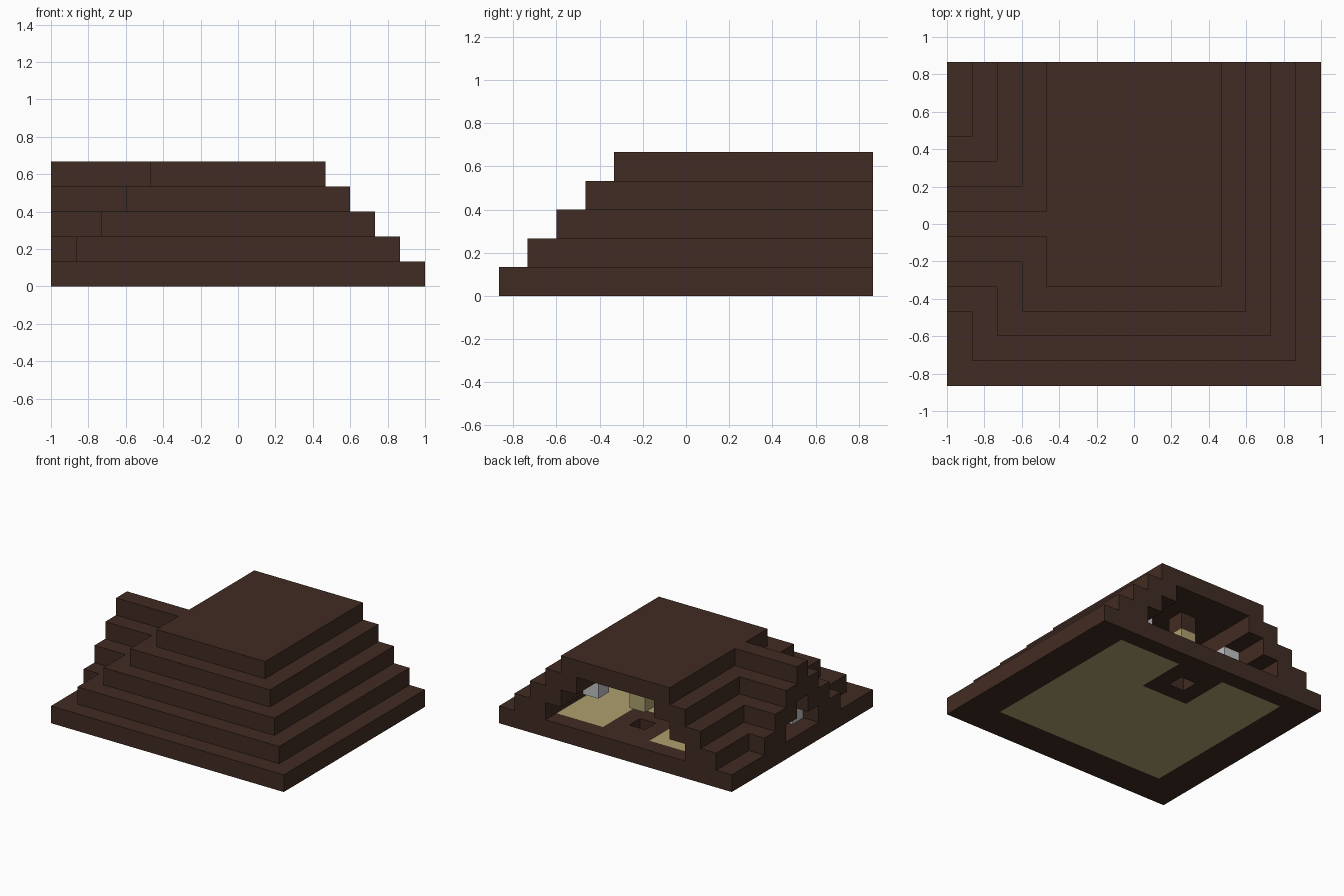
import bpy
import bmesh
from mathutils import Vector

cube = bpy.data.objects.get("Cube")
if cube:
    bpy.data.objects.remove(cube, do_unlink=True)

NX, NY, NZ = 15, 13, 5          # block counts
S = 2 / NX                      # block size


def material(name, rgb):
    m = bpy.data.materials.new(name)
    m.use_nodes = True
    m.diffuse_color = (*rgb, 1)
    bsdf = m.node_tree.nodes["Principled BSDF"]
    bsdf.inputs["Base Color"].default_value = (*rgb, 1)
    bsdf.inputs["Roughness"].default_value = 0.9
    return m


BROWN = material("dark brown", (0.053, 0.025, 0.017))
CREAM = material("cream", (0.43, 0.352, 0.162))
GREY = material("light grey", (0.53, 0.54, 0.56))

blocks = {}                     # (i, j, k) -> part name
colours = {}                    # part name -> material


def fill(part, mat, xs, ys, zs):
    colours[part] = mat
    for i in xs:
        for j in ys:
            for k in zs:
                blocks[i, j, k] = part


def carve(xs, ys, zs):
    for i in xs:
        for j in ys:
            for k in zs:
                blocks.pop((i, j, k), None)


# Base slab with inlaid floor, and a framed hole near the open back
fill("base_border", BROWN, range(NX), range(NY), [0])
fill("floor", CREAM, range(2, 13), range(2, 12), [0])
fill("hole_frame", BROWN, range(6, 9), range(9, 12), [0])
carve([7], [10], [0])

# Stepped tiers with a gabled porch on the -x side
for k in range(1, NZ):
    tier = f"tier_{k}"
    fill(tier, BROWN, range(k, NX - k), range(k, NY), [k])
    fill(tier, BROWN, range(k), range(2 + k, 11 - k), [k])

# Stepped hall, open at the back, and the porch passage
for k in range(1, NZ - 1):
    carve(range(k + 2, 13 - k), range(k + 2, NY), [k])
    carve(range(k + 2), range(4 + k, 9 - k), [k])

# Hanging lamp over the hole, wall lamps, and porch door posts
fill("lamp_hanger", BROWN, [7], [10], [3])
fill("hanging_lamp", CREAM, [7], [10], [2])
fill("wall_lamps", GREY, [4, 10], [10], [2])
fill("door_posts", GREY, [1], [5, 7], [1])


# Build each part from the exposed block sides
def build(part):
    bm = bmesh.new()
    origin = Vector((-NX / 2, -NY / 2, 0))
    for cell, owner in blocks.items():
        if owner != part:
            continue
        centre = Vector(cell) + origin + Vector((0.5, 0.5, 0.5))
        for axis in range(3):
            for sign in (-1, 1):
                n = Vector((0, 0, 0))
                n[axis] = sign
                if tuple(c + int(d) for c, d in zip(cell, n)) in blocks:
                    continue
                u = Vector((0, 0, 0))
                u[(axis + 1) % 3] = 0.5
                v = n.cross(u)
                mid = centre + n / 2
                ring = (mid - u - v, mid + u - v, mid + u + v, mid - u + v)
                bm.faces.new([bm.verts.new(p * S) for p in ring])
    bmesh.ops.remove_doubles(bm, verts=bm.verts, dist=S / 100)
    mesh = bpy.data.meshes.new(part)
    bm.to_mesh(mesh)
    bm.free()
    mesh.materials.append(colours[part])
    bpy.context.collection.objects.link(bpy.data.objects.new(part, mesh))


for part in colours:
    build(part)
